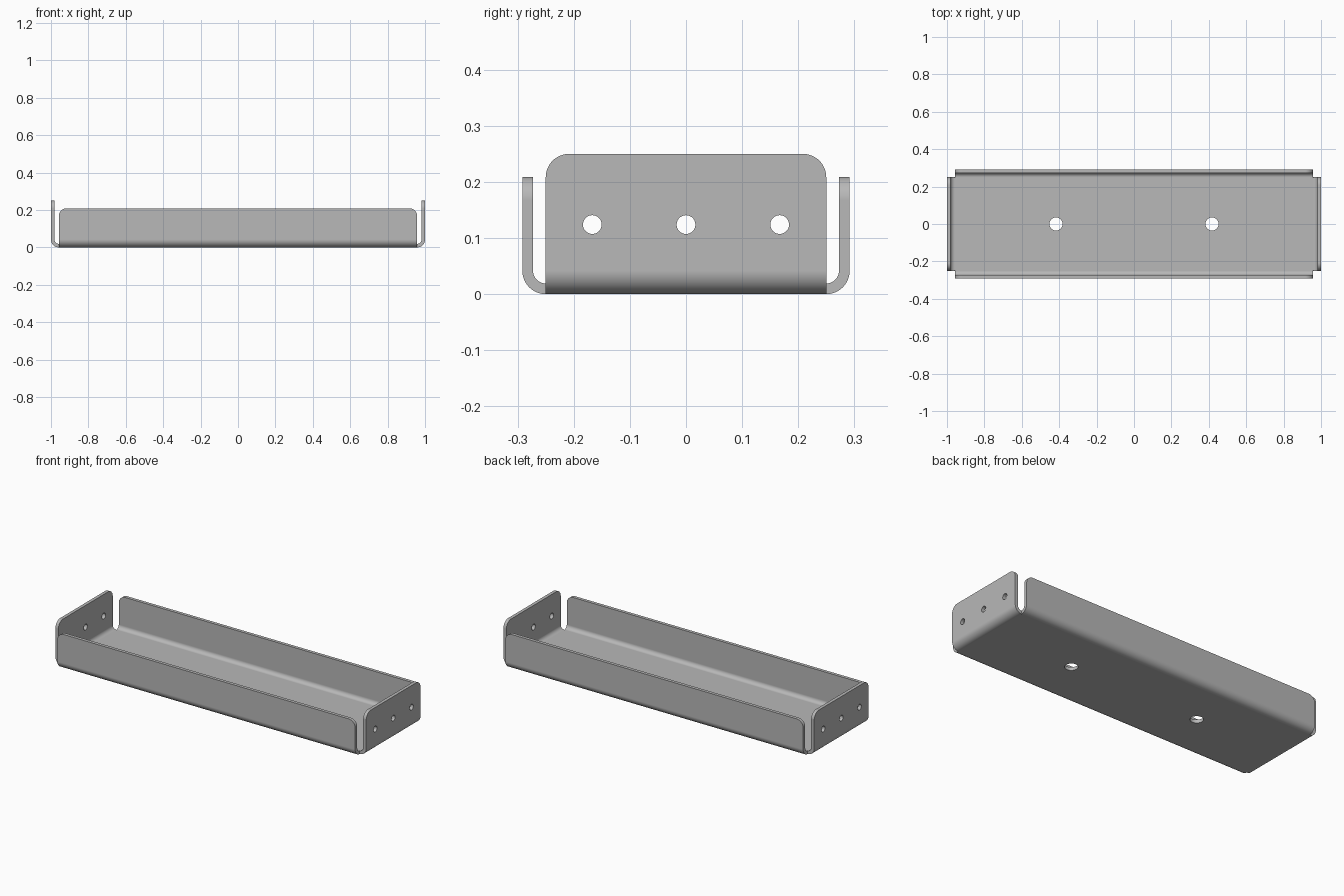
import bpy, bmesh, math
from mathutils import Vector, Matrix

if "Cube" in bpy.data.objects:
    bpy.data.objects.remove(bpy.data.objects["Cube"], do_unlink=True)

R = 0.0417               # outer bend radius, also the flange corner radius
T = 0.019                # sheet thickness
FX, FY = 1 - R, 0.25     # half size of the flat floor
END_H, SIDE_H = 0.25, 0.209
STEPS = 12

steel = bpy.data.materials.new("grey steel")
steel.use_nodes = True
colour = (0.48, 0.48, 0.48, 1)
steel.diffuse_color = colour
steel.node_tree.nodes["Principled BSDF"].inputs["Base Color"].default_value = colour


def make_object(name, bm):
    mesh = bpy.data.meshes.new(name)
    bm.to_mesh(mesh)
    bm.free()
    mesh.materials.append(steel)
    obj = bpy.data.objects.new(name, mesh)
    bpy.context.collection.objects.link(obj)
    return obj


def add_flange(bm, p, q, out, height):
    """Bend a strip up from floor edge p-q, ending in a round-cornered panel."""
    p0, q0 = p.co.copy(), q.co.copy()
    along = (q0 - p0).normalized()
    up = Vector((0, 0, 1))
    quarter = [math.pi / 2 * i / STEPS for i in range(STEPS + 1)]
    for a in quarter[1:]:
        shift = out * R * math.sin(a) + up * R * (1 - math.cos(a))
        p2, q2 = bm.verts.new(p0 + shift), bm.verts.new(q0 + shift)
        bm.faces.new((q, p, p2, q2))
        p, q = p2, q2
    corner = [(R * (1 - math.cos(a)), height - R + R * math.sin(a)) for a in quarter]
    left = [bm.verts.new(p0 + out * R + along * s + up * z) for s, z in corner]
    right = [bm.verts.new(q0 + out * R - along * s + up * z) for s, z in corner]
    bm.faces.new([q, p] + left + right[::-1])


# Outer skin: floor with four upturned flanges
bm = bmesh.new()
c = [bm.verts.new((x * FX, y * FY, 0)) for x, y in ((-1, -1), (-1, 1), (1, 1), (1, -1))]
bm.faces.new(c)
for i, out in enumerate(((-1, 0, 0), (0, 1, 0), (1, 0, 0), (0, -1, 0))):
    add_flange(bm, c[i], c[(i + 1) % 4], Vector(out), SIDE_H if i % 2 else END_H)
tray = make_object("bent_sheet_tray", bm)

# Sheet thickness, inwards
solid = tray.modifiers.new("thickness", 'SOLIDIFY')
solid.thickness = T
solid.offset = -1
solid.use_even_offset = True

# Screw holes: three through both ends, two through the floor
bm = bmesh.new()
for y in (-0.167, 0, 0.167):
    bmesh.ops.create_cone(bm, cap_ends=True, segments=32, radius1=0.0167, radius2=0.0167, depth=2.2,
                          matrix=Matrix.Translation((0, y, 0.124)) @ Matrix.Rotation(math.pi / 2, 4, 'Y'))
for x in (-0.417, 0.417):
    bmesh.ops.create_cone(bm, cap_ends=True, segments=40, radius1=0.035, radius2=0.035, depth=0.1,
                          matrix=Matrix.Translation((x, 0, 0)))
cutter = make_object("hole_cutter", bm)
cutter.hide_render = True
holes = tray.modifiers.new("holes", 'BOOLEAN')
holes.operation = 'DIFFERENCE'
holes.solver = 'EXACT'
holes.object = cutter

# Apply the modifiers and shade the bends smooth
bpy.ops.object.select_all(action='DESELECT')
tray.select_set(True)
bpy.context.view_layer.objects.active = tray
for name in ("thickness", "holes"):
    bpy.ops.object.modifier_apply(modifier=name)
bpy.data.objects.remove(cutter, do_unlink=True)
bpy.ops.object.shade_smooth_by_angle(angle=math.radians(30))
weighted = tray.modifiers.new("flat_panel_normals", 'WEIGHTED_NORMAL')
weighted.keep_sharp = True
